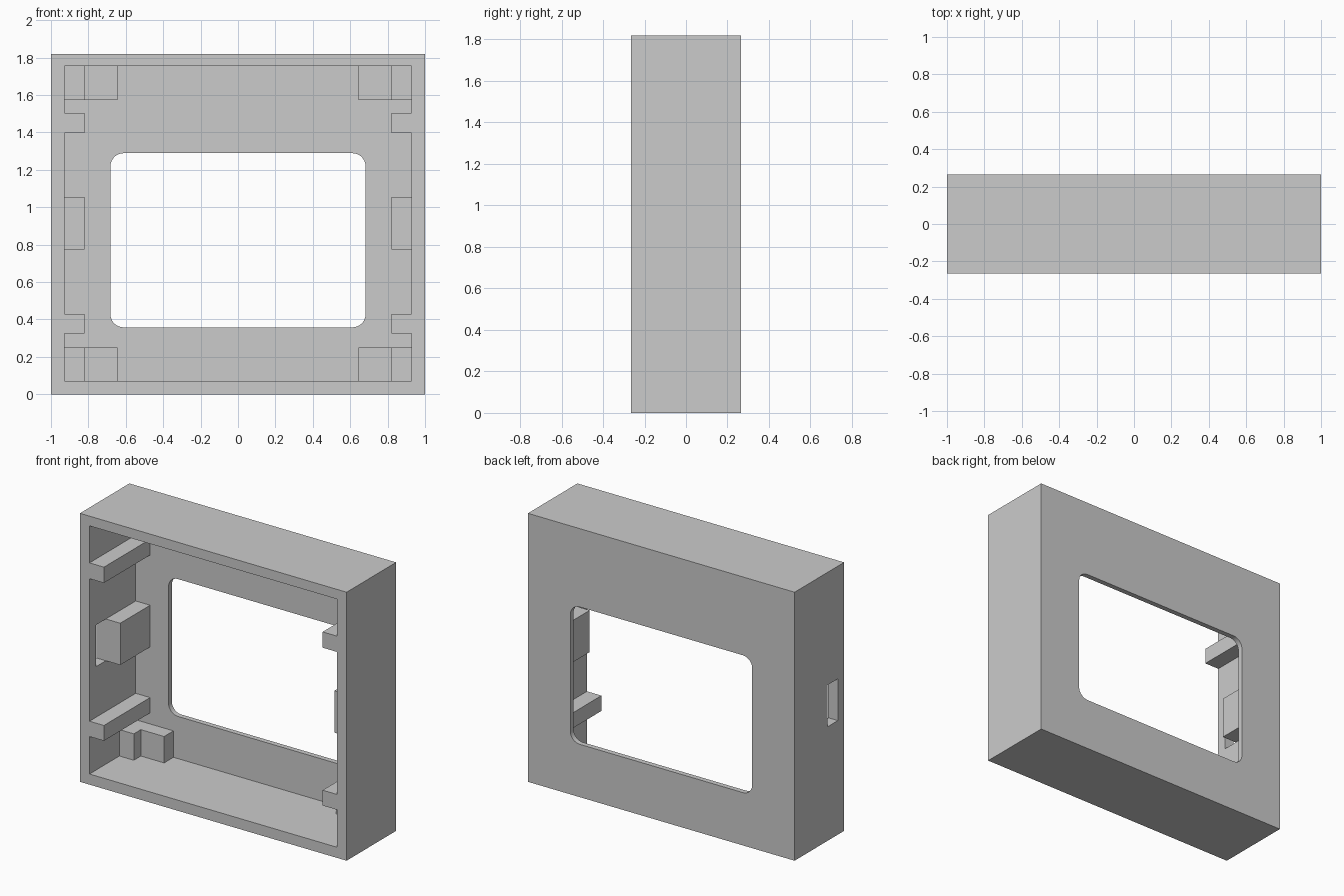
import bpy, bmesh, math

if "Cube" in bpy.data.objects:
    bpy.data.objects.remove(bpy.data.objects["Cube"])

W, D, H = 1.0, 0.265, 1.82       # half width, half depth, height
IN, STEP = 0.928, 0.82           # inner wall and inner edge of the side lugs
BACK = 0.23                      # inside face of the back panel


def prism(name, pts, y0, y1):
    """Extrude an (x, z) outline from y0 to y1."""
    bm = bmesh.new()
    face = bm.faces.new([bm.verts.new((x, y0, z)) for x, z in pts])
    ext = bmesh.ops.extrude_face_region(bm, geom=[face])
    verts = [v for v in ext["geom"] if isinstance(v, bmesh.types.BMVert)]
    bmesh.ops.translate(bm, vec=(0, y1 - y0, 0), verts=verts)
    bmesh.ops.recalc_face_normals(bm, faces=bm.faces)
    me = bpy.data.meshes.new(name)
    bm.to_mesh(me)
    bm.free()
    ob = bpy.data.objects.new(name, me)
    bpy.context.collection.objects.link(ob)
    return ob


def box(name, x0, x1, y0, y1, z0, z1):
    return prism(name, [(x0, z0), (x1, z0), (x1, z1), (x0, z1)], y0, y1)


def combine(target, tool, operation):
    """Apply a boolean and discard the helper object."""
    tool.hide_render = True
    mod = target.modifiers.new(tool.name, 'BOOLEAN')
    mod.operation, mod.object, mod.solver = operation, tool, 'EXACT'
    bpy.context.view_layer.objects.active = target
    bpy.ops.object.modifier_apply(modifier=mod.name)
    bpy.data.objects.remove(tool)


def rounded(x, z0, z1, r, n=8):
    pts = []
    for i, (cx, cz) in enumerate([(x - r, z1 - r), (r - x, z1 - r),
                                  (r - x, z0 + r), (x - r, z0 + r)]):
        for k in range(n + 1):
            a = math.pi / 2 * (i + k / n)
            pts.append((cx + r * math.cos(a), cz + r * math.sin(a)))
    return pts


# Outer shell
housing = box("frame_housing", -W, W, -D, D, 0, H)

# Cavity open to the front; notches in its outline leave the full-depth rails
side = [(IN, 0.072), (IN, 0.326), (STEP, 0.326), (STEP, 0.43), (IN, 0.43),
        (IN, 1.396), (STEP, 1.396), (STEP, 1.503), (IN, 1.503), (IN, 1.754)]
outline = side + [(-x, z) for x, z in reversed(side)]
combine(housing, prism("cavity", outline, -D - 0.1, BACK), 'DIFFERENCE')

# Stepped corner posts, embedded slightly in the walls
E = 0.02
for s in (-1, 1):
    for z0, z1 in ((0.072 - E, 0.251), (1.573, 1.754 + E)):
        for x, y in ((STEP, 0.055), (0.645, 0.13)):
            a, b = sorted((s * x, s * (IN + E)))
            combine(housing, box("corner_post", a, b, y, BACK + 0.015, z0, z1), 'UNION')

# Middle side blocks, the left one shallower
for s, y in ((-1, -0.09), (1, -0.14)):
    a, b = sorted((s * STEP, s * (IN + E)))
    combine(housing, box("side_block", a, b, y, BACK + 0.015, 0.773, 1.056), 'UNION')

# Slot through the left wall and the rounded window in the back panel
combine(housing, box("side_slot", -1.1, -0.87, -0.198, -0.09, 0.773, 1.056), 'DIFFERENCE')
combine(housing, prism("window", rounded(0.682, 0.358, 1.289, 0.07), 0.1, 0.4), 'DIFFERENCE')

# Smooth the window corners, keep every other edge sharp
housing.select_set(True)
bpy.context.view_layer.objects.active = housing
bpy.ops.object.shade_smooth_by_angle(angle=math.radians(30))
